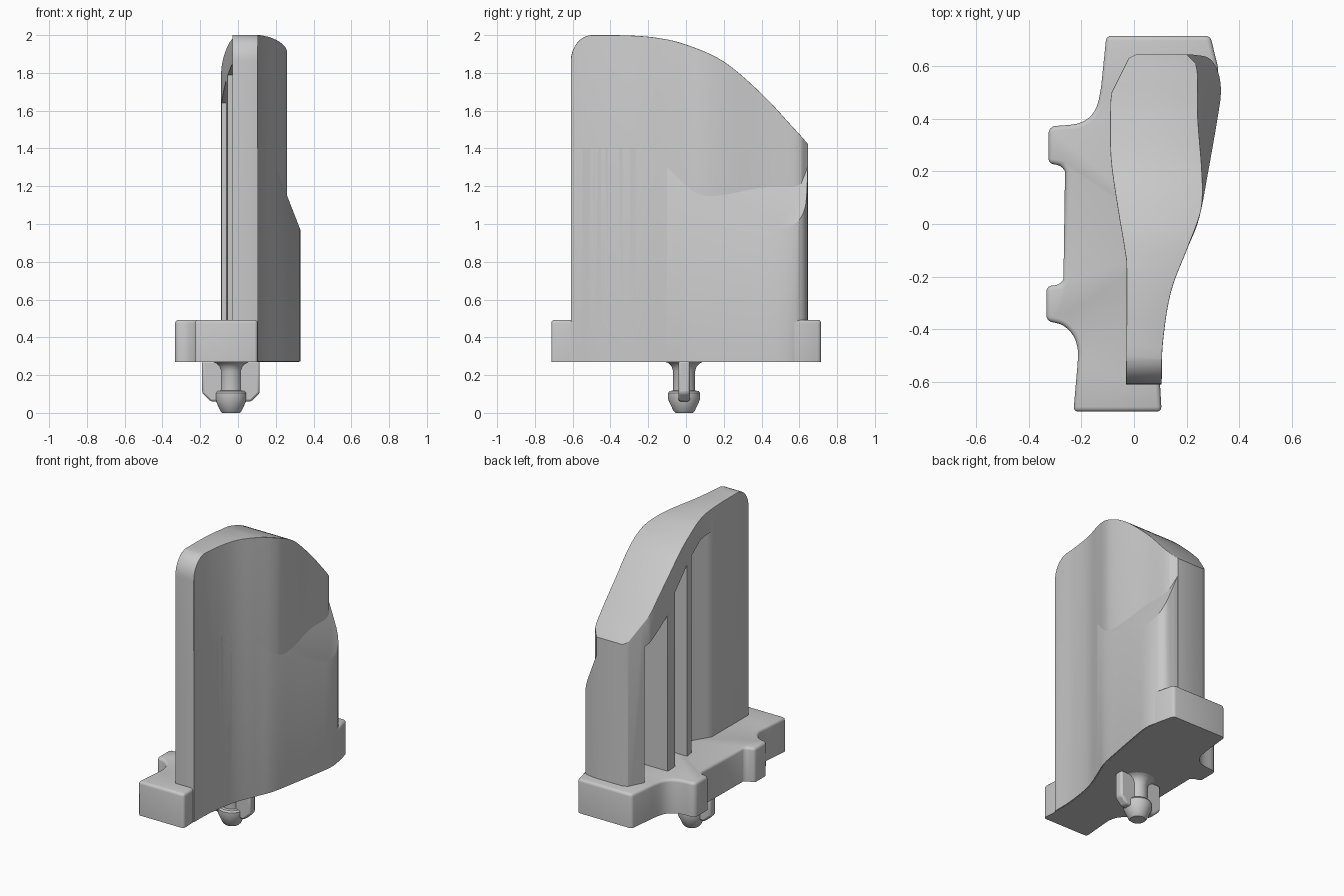
import bpy
import bmesh
import math
from mathutils import Vector

cube = bpy.data.objects.get("Cube")
if cube:
    bpy.data.objects.remove(cube, do_unlink=True)

# One plain grey for everything
grey = bpy.data.materials.new("plain_grey")
grey.use_nodes = True
colour = (0.58, 0.58, 0.58, 1)
grey.diffuse_color = colour
grey.node_tree.nodes["Principled BSDF"].inputs["Base Color"].default_value = colour


def smooth(points, steps=5):
    """Open Catmull-Rom curve through 2D points."""
    p = [Vector(q) for q in points]
    p = [2 * p[0] - p[1]] + p + [2 * p[-1] - p[-2]]
    out = []
    for a, b, c, d in zip(p, p[1:], p[2:], p[3:]):
        for i in range(steps):
            t = i / steps
            out.append(0.5 * (2 * b + (c - a) * t + (2 * a - 5 * b + 4 * c - d) * t * t
                              + (3 * b - a - 3 * c + d) * t ** 3))
    return [tuple(q) for q in out + [p[-2]]]


def make(name, bm):
    bmesh.ops.recalc_face_normals(bm, faces=bm.faces)
    mesh = bpy.data.meshes.new(name)
    bm.to_mesh(mesh)
    bm.free()
    mesh.materials.append(grey)
    obj = bpy.data.objects.new(name, mesh)
    bpy.context.collection.objects.link(obj)
    return obj


def prism(name, outline, axis, lo, hi):
    """Extrude a 2D outline along an axis from lo to hi."""
    place = {"X": lambda u, v: (lo, u, v), "Y": lambda u, v: (u, lo, v),
             "Z": lambda u, v: (u, v, lo)}[axis]
    bm = bmesh.new()
    face = bm.faces.new([bm.verts.new(place(u, v)) for u, v in outline])
    grown = bmesh.ops.extrude_face_region(bm, geom=[face])["geom"]
    move = Vector([hi - lo if a == axis else 0 for a in "XYZ"])
    bmesh.ops.translate(bm, vec=move, verts=[g for g in grown if isinstance(g, bmesh.types.BMVert)])
    return make(name, bm)


def combine(obj, other, operation):
    """Apply a boolean and remove the second solid."""
    mod = obj.modifiers.new("combine", "BOOLEAN")
    mod.operation, mod.solver, mod.object = operation, "EXACT", other
    bpy.context.view_layer.update()
    graph = bpy.context.evaluated_depsgraph_get()
    mesh = bpy.data.meshes.new_from_object(obj.evaluated_get(graph))
    obj.modifiers.clear()
    obj.data = mesh
    bpy.data.objects.remove(other, do_unlink=True)


def round_edges(obj, width):
    """Round sharp edges, leaving the flat underside crisp."""
    bm = bmesh.new()
    bm.from_mesh(obj.data)
    floor = min(v.co.z for v in bm.verts) + 0.01
    sharp = [e for e in bm.edges if len(e.link_faces) == 2
             and e.calc_face_angle() > math.radians(48)
             and max(v.co.z for v in e.verts) > floor]
    bmesh.ops.bevel(bm, geom=sharp, offset=width, segments=3, profile=0.5,
                    affect="EDGES", clamp_overlap=True)
    bm.to_mesh(obj.data)
    bm.free()


def finish(obj):
    bpy.ops.object.select_all(action="DESELECT")
    obj.select_set(True)
    bpy.context.view_layer.objects.active = obj
    bpy.ops.object.shade_smooth_by_angle(angle=math.radians(32))


def interpolate(table, y):
    for (y0, x0), (y1, x1) in zip(table, table[1:]):
        if y <= y1:
            return x0 + (x1 - x0) * (y - y0) / (y1 - y0)
    return table[-1][1]


# Blade: curved plan trimmed by the side profile
near_side = [(0.105, -0.61), (0.11, -0.45), (0.14, -0.26), (0.2, -0.1)]
right_side = smooth(near_side + [(0.246, 0.02), (0.26, 0.1), (0.257, 0.22),
                                 (0.243, 0.4), (0.242, 0.56), (0.235, 0.61)])
left_side = smooth([(-0.085, 0.5), (-0.09, 0.44), (-0.088, 0.25), (-0.06, 0.05),
                    (-0.035, -0.1), (-0.028, -0.2), (-0.03, -0.61)])
plan = right_side + [(0.2, 0.645), (0.01, 0.645), (-0.02, 0.63)] + left_side
blade = prism("blade", plan, "Z", 0.28, 2.1)
top_curve = smooth([(-0.5, 2.0), (-0.3, 1.998), (-0.15, 1.985), (0.0, 1.95), (0.2, 1.86),
                    (0.4, 1.69), (0.55, 1.53), (0.64, 1.43), (0.72, 1.33)])
corner = [(-0.495 - 0.115 * math.cos(a), 1.86 + 0.14 * math.sin(a))
          for a in [i * math.pi / 16 for i in range(8)]]
side = [(0.72, 0.2), (-0.61, 0.2)] + corner + top_curve
combine(blade, prism("side_trim", side, "X", -1, 1), "INTERSECT")
round_edges(blade, 0.02)

# Lower bulge on the outer side, sliced by a sloping plane
bulge_side = smooth(near_side + [(0.247, 0.02), (0.282, 0.2), (0.317, 0.4), (0.33, 0.5),
                                 (0.32, 0.575), (0.285, 0.63), (0.22, 0.644)])
inner_edge = [(0.17, 0.644), (0.17, 0.1), (0.1, -0.1), (0.05, -0.3), (0.05, -0.608)]
bulge = prism("bulge", bulge_side + inner_edge, "Z", 0.272, 1.4)
bm = bmesh.new()
bm.from_mesh(bulge.data)
cut = bmesh.ops.bisect_plane(bm, geom=bm.verts[:] + bm.edges[:] + bm.faces[:],
                             plane_co=(0.33, 0, 0.97), plane_no=(1, 0, 0.39), clear_outer=True)
bmesh.ops.holes_fill(bm, edges=[e for e in bm.edges if e.is_boundary])
bm.to_mesh(bulge.data)
bm.free()

# Pockets between the ribs, following the curved skin and the top
wall = [(-0.25, -0.04), (-0.1, 0.05), (0, 0.1), (0.12, 0.13), (0.55, 0.12)]
lid = [(-0.3, 1.85), (-0.1, 1.84), (0.06, 1.77), (0.24, 1.64), (0.32, 1.52), (0.6, 1.34)]
for start, end in [(-0.245, 0.02), (0.08, 0.24), (0.32, 0.53)]:
    ys = [start + (end - start) * i / 6 for i in range(7)]
    shape = [(-0.3, start)] + [(interpolate(wall, y), y) for y in ys] + [(-0.3, end)]
    pocket = prism("pocket", shape, "Z", 0.48, 2.2)
    under_lid = prism("under_lid", [(0.6, 0.3), (-0.3, 0.3)] + lid, "X", -0.5, 0.5)
    combine(pocket, under_lid, "INTERSECT")
    combine(blade, pocket, "DIFFERENCE")
finish(blade)
finish(bulge)

# Base plate with two clip lugs
base_right = [(x - 0.006, y) for x, y in bulge_side if y < 0.54]
lug_back = smooth([(-0.125, 0.52), (-0.14, 0.45), (-0.17, 0.405), (-0.22, 0.38), (-0.305, 0.372)], 3)
lug_front = smooth([(-0.315, -0.372), (-0.27, -0.385), (-0.23, -0.425), (-0.213, -0.48),
                    (-0.215, -0.54)], 3)
base_plan = ([(0.105, -0.713)] + base_right + [(0.318, 0.6), (0.29, 0.715), (-0.105, 0.715)]
             + lug_back + [(-0.325, 0.36), (-0.325, 0.23), (-0.275, 0.222), (-0.262, 0.2),
                           (-0.268, -0.21), (-0.28, -0.23), (-0.333, -0.237), (-0.333, -0.365)]
             + lug_front + [(-0.23, -0.713)])
base = prism("base_plate", base_plan, "Z", 0.27, 0.493)
round_edges(base, 0.018)
finish(base)

# Snap peg: lathed stem with a barbed tip
centre = Vector((-0.037, -0.01, 0))
profile = [(0, 0), (0.046, 0), (0.056, 0.01), (0.085, 0.072), (0.085, 0.105), (0.077, 0.116),
           (0.058, 0.118), (0.058, 0.22), (0.066, 0.245), (0.085, 0.264), (0.105, 0.272), (0, 0.275)]
bm = bmesh.new()
verts = [bm.verts.new(centre + Vector((r, 0, z))) for r, z in profile]
edges = [bm.edges.new(pair) for pair in zip(verts, verts[1:])]
bmesh.ops.spin(bm, geom=verts + edges, cent=centre, axis=(0, 0, 1),
               angle=math.tau, steps=32)
bmesh.ops.remove_doubles(bm, verts=bm.verts, dist=0.0005)
finish(make("snap_peg", bm))

# Cross fin through the peg
fin = prism("peg_fin", [(-0.19, 0.275), (-0.19, 0.105), (-0.145, 0.06), (0.07, 0.06),
                        (0.115, 0.105), (0.115, 0.275)], "Y", -0.04, 0.02)
bevel = fin.modifiers.new("soft_edges", "BEVEL")
bevel.width, bevel.segments = 0.012, 2
finish(fin)
